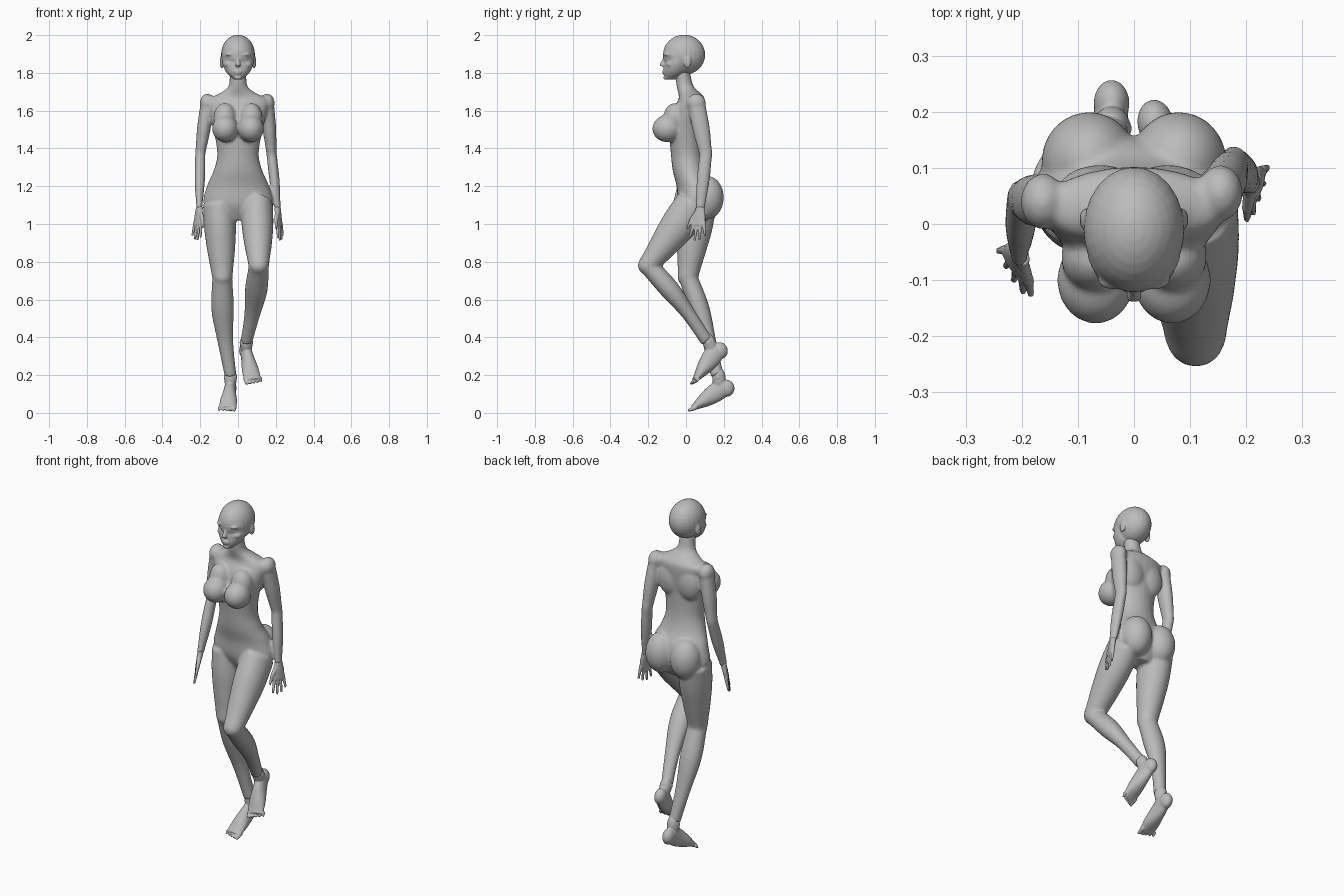
import bpy, bmesh, math
from mathutils import Vector, Matrix

if "Cube" in bpy.data.objects:
    bpy.data.objects.remove(bpy.data.objects["Cube"])

shade = (.5, .5, .5, 1)
grey = bpy.data.materials.new("plain_grey")
grey.use_nodes = True
grey.diffuse_color = shade
grey.node_tree.nodes["Principled BSDF"].inputs["Base Color"].default_value = shade


def spline(values, t):
    """Smooth curve through evenly spaced values, t running from 0 to 1."""
    last = len(values) - 1
    i = min(int(t * last), last - 1)
    f = t * last - i
    a, b, c, d = (values[max(0, min(last, i + k))] for k in (-1, 0, 1, 2))
    return b + f * (c - a + f * (2 * a - 5 * b + 4 * c - d + f * (3 * (b - c) + d - a))) / 2


def loft(bm, centres, widths, depths, across, ahead, sides=24):
    """Closed skin of elliptical rings."""
    rings = []
    for centre, width, depth in zip(centres, widths, depths):
        ring = []
        for k in range(sides):
            angle = math.tau * k / sides
            offset = across * width * math.cos(angle) + ahead * depth * math.sin(angle)
            ring.append(bm.verts.new(centre + offset))
        rings.append(ring)
    for lower, upper in zip(rings, rings[1:]):
        for k in range(sides):
            n = (k + 1) % sides
            bm.faces.new((lower[k], lower[n], upper[n], upper[k]))
    bm.faces.new(rings[0])
    bm.faces.new(rings[-1])


def bone(bm, start, end, widths, depths, bow=(0, 0, 0), side=(1, 0, 0), steps=12):
    """Limb segment between two joints, bowed in the middle."""
    start, end, bow = Vector(start), Vector(end), Vector(bow)
    axis = (end - start).normalized()
    across = Vector(side)
    across = (across - axis * across.dot(axis)).normalized()
    spots = [k / steps for k in range(steps + 1)]
    centres = [start.lerp(end, t) + bow * math.sin(math.pi * t) for t in spots]
    loft(bm, centres, [spline(widths, t) for t in spots], [spline(depths, t) for t in spots],
         across, axis.cross(across))


def trunk(bm, rows, steps=40):
    """Upright form from rows of height, front, back and half width."""
    columns = list(zip(*rows))
    levels = [[spline(column, k / steps) for column in columns] for k in range(steps + 1)]
    loft(bm, [Vector((0, (front + back) / 2, z)) for z, front, back, half in levels],
         [half for z, front, back, half in levels],
         [(back - front) / 2 for z, front, back, half in levels],
         Vector((1, 0, 0)), Vector((0, 1, 0)))


def ball(bm, centre, radii):
    matrix = Matrix.Translation(centre) @ Matrix.Diagonal((*radii, 1))
    bmesh.ops.create_uvsphere(bm, u_segments=24, v_segments=16, radius=1, matrix=matrix)


def pair(bm, centre, radii):
    x, y, z = centre
    for sign in (-1, 1):
        ball(bm, (sign * x, y, z), radii)


def finish(bm, name, voxel, smoothing):
    """Fuse overlapping forms into one smooth skin."""
    bmesh.ops.recalc_face_normals(bm, faces=bm.faces)
    mesh = bpy.data.meshes.new(name)
    bm.to_mesh(mesh)
    bm.free()
    mesh.materials.append(grey)
    part = bpy.data.objects.new(name, mesh)
    bpy.context.collection.objects.link(part)
    fuse = part.modifiers.new("fuse", 'REMESH')
    fuse.mode = 'VOXEL'
    fuse.voxel_size = voxel
    fuse.use_smooth_shade = True
    soften = part.modifiers.new("soften", 'SMOOTH')
    soften.factor = .5
    soften.iterations = smoothing


def arm(bm, shoulder, elbow, wrist):
    ball(bm, shoulder, (.04, .05, .05))
    bone(bm, shoulder, elbow, (.036, .036, .027), (.046, .046, .035))
    ball(bm, elbow, (.027, .034, .03))
    bone(bm, elbow, wrist, (.027, .027, .016), (.034, .034, .024))


def leg(bm, hip, knee, ankle, outward):
    bone(bm, hip, knee, (.085, .084, .072, .055), (.1, .095, .075, .055))
    ball(bm, knee, (.053, .055, .05))
    bone(bm, knee, ankle, (.053, .06, .042, .032), (.05, .053, .037, .034), (outward, .01, .01))


def hand(name, wrist, down, width):
    """Palm, four fingers and a thumb fanned along the width direction."""
    bm = bmesh.new()
    wrist, down, width = Vector(wrist), Vector(down).normalized(), Vector(width).normalized()

    def place(along, sideways):
        return wrist + down * along + width * sideways

    flat = width.cross(down)
    bone(bm, place(-.01, 0), place(.09, 0), (.016, .014, .011), (.023, .034, .036), side=flat)
    for slot, reach in ((-3, .145), (-1, .165), (1, .17), (3, .155)):
        bone(bm, place(.07, slot * .009), place(reach, slot * .014), (.01, .006), (.01, .006))
    bone(bm, place(.02, .015), place(.06, .045), (.012, .01), (.014, .01), side=flat)
    bone(bm, place(.05, .04), place(.105, .06), (.01, .006), (.01, .006))
    finish(bm, name, .004, 2)


def foot(name, side, ankle, pitch, yaw):
    """Shape built about the ankle, then turned for its side."""
    bm = bmesh.new()
    ball(bm, (0, .01, -.02), (.033, .035, .06))
    ball(bm, (0, .05, -.07), (.032, .042, .045))
    bone(bm, (0, .04, -.06), (.015, -.13, -.175), (.03, .035, .045, .045), (.05, .05, .036, .015))
    for toe in range(5):
        x = .02 * (toe - 1)
        tip = Vector((x, .006 * toe - .155, -.188))
        thick = .013 - .001 * toe
        bone(bm, (x, -.11, -.17), tip, (thick, thick * .6), (thick, thick * .6))
    pair(bm, (.026, .005, -.01), (.01, .016, .018))
    turn = (Matrix.Translation(ankle) @ Matrix.Rotation(pitch, 4, 'X')
            @ Matrix.Rotation(yaw, 4, 'Z') @ Matrix.Diagonal((side, 1, 1, 1)))
    bmesh.ops.transform(bm, matrix=turn, verts=bm.verts)
    finish(bm, name, .005, 3)


# Joints of the walking pose
right_wrist, left_wrist = (-.205, -.055, 1.08), (.21, .075, 1.08)
right_ankle, left_ankle = (-.04, .165, .2), (.045, .11, .38)

# Body: neck and torso, chest, shoulder blades, buttocks, limbs
bm = bmesh.new()
trunk(bm, [(1.81, -.06, .02, .045), (1.73, -.05, .04, .05), (1.69, -.04, .08, .1),
           (1.66, -.04, .1, .16), (1.6, -.07, .1, .155), (1.5, -.09, .09, .13),
           (1.37, -.08, .09, .11), (1.28, -.07, .11, .13), (1.2, -.05, .15, .165),
           (1.1, -.04, .15, .18), (1.02, 0, .11, .08)])
pair(bm, (.068, -.1, 1.505), (.069, .078, .072))
pair(bm, (.07, -.06, 1.56), (.06, .06, .08))
pair(bm, (.06, .06, 1.56), (.075, .045, .1))
pair(bm, (.08, .112, 1.14), (.085, .088, .115))
arm(bm, (-.162, .04, 1.64), (-.2, .045, 1.37), right_wrist)
arm(bm, (.154, .055, 1.64), (.178, .105, 1.37), left_wrist)
leg(bm, (-.1, .06, 1.1), (-.083, .01, .72), right_ankle, -.015)
leg(bm, (.1, .04, 1.1), (.11, -.2, .78), left_ankle, .01)
finish(bm, "body", .008, 5)

# Head: cranium, face, nose, lips, chin, brows, eyes, cheeks, ears
bm = bmesh.new()
ball(bm, (0, -.01, 1.896), (.09, .112, .106))
trunk(bm, [(1.94, -.11, .04, .075), (1.9, -.12, .03, .083), (1.87, -.11, .03, .084),
           (1.84, -.116, .02, .08), (1.8, -.118, 0, .06), (1.765, -.11, -.05, .022)])
bone(bm, (0, -.107, 1.89), (0, -.13, 1.836), (.009, .009, .015), (.01, .01, .013))
ball(bm, (0, -.115, 1.808), (.023, .011, .006))
ball(bm, (0, -.114, 1.797), (.019, .011, .006))
ball(bm, (0, -.108, 1.775), (.018, .012, .012))
pair(bm, (.036, -.1, 1.898), (.03, .017, .009))
pair(bm, (.035, -.096, 1.874), (.016, .011, .008))
pair(bm, (.045, -.078, 1.845), (.028, .026, .02))
pair(bm, (.086, .008, 1.858), (.011, .02, .034))
finish(bm, "head", .005, 3)

# Hands and feet
hand("right_hand", right_wrist, (-.1, -.2, -1), (.5, -.8, 0))
hand("left_hand", left_wrist, (.1, -.1, -1), (-.3, -.9, 0))
foot("right_foot", -1, right_ankle, 0, 0)
foot("left_foot", 1, left_ankle, math.radians(19), math.radians(8))
